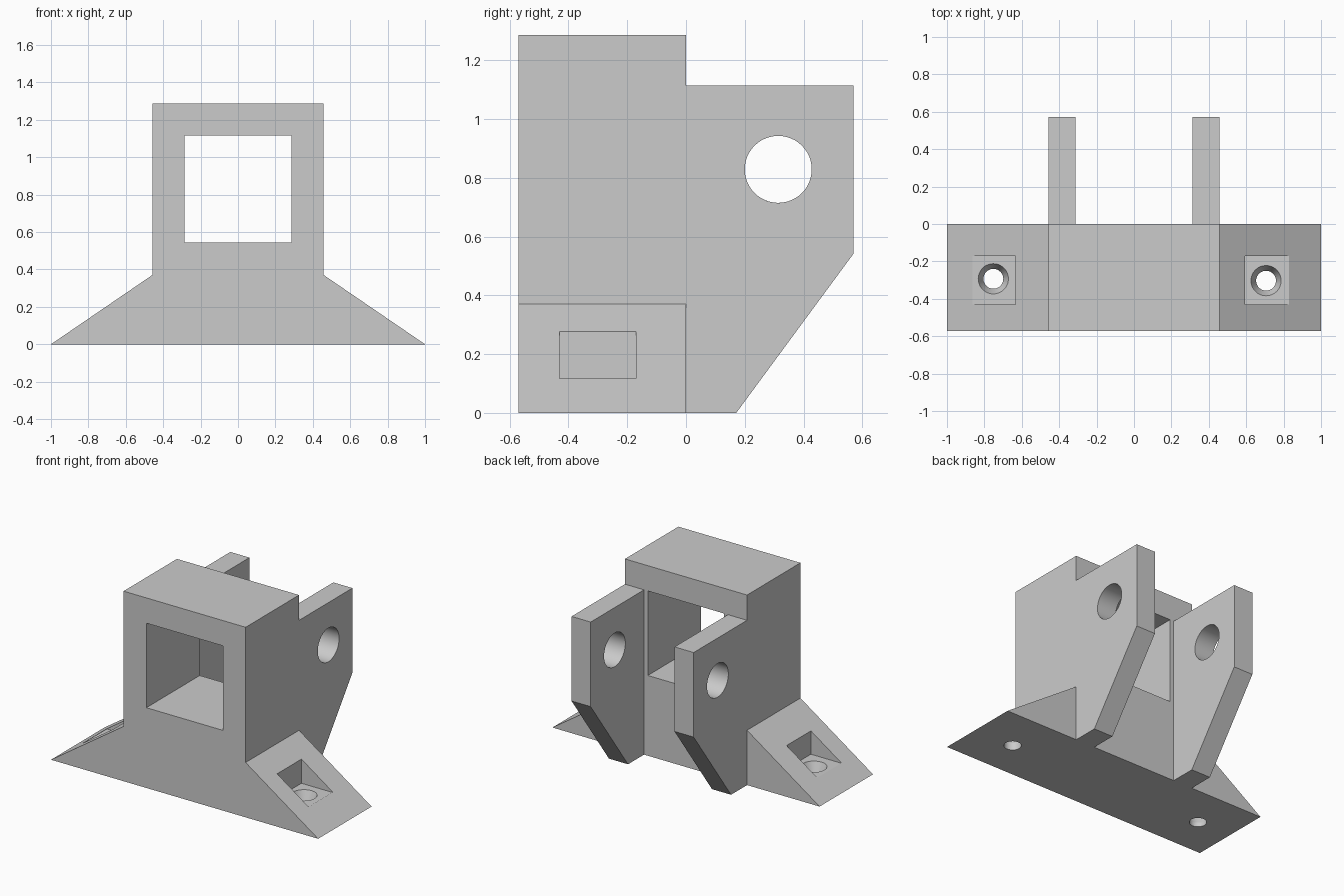
import bpy, bmesh
from mathutils import Matrix, Vector

cube = bpy.data.objects.get("Cube")
if cube:
    bpy.data.objects.remove(cube, do_unlink=True)

grey = bpy.data.materials.new("light grey")
grey.use_nodes = True
grey.diffuse_color = (0.6, 0.6, 0.6, 1)
grey.node_tree.nodes["Principled BSDF"].inputs["Base Color"].default_value = (0.6, 0.6, 0.6, 1)


def finish(bm, name):
    bmesh.ops.recalc_face_normals(bm, faces=bm.faces[:])
    mesh = bpy.data.meshes.new(name)
    bm.to_mesh(mesh)
    bm.free()
    mesh.materials.append(grey)
    obj = bpy.data.objects.new(name, mesh)
    bpy.context.collection.objects.link(obj)
    return obj


def extrude(name, points, offset):
    """Solid from a flat outline pushed along an offset."""
    bm = bmesh.new()
    face = bm.faces.new([bm.verts.new(p) for p in points])
    new = bmesh.ops.extrude_face_region(bm, geom=[face])["geom"]
    verts = [v for v in new if isinstance(v, bmesh.types.BMVert)]
    bmesh.ops.translate(bm, verts=verts, vec=Vector(offset))
    return finish(bm, name)


def box(name, x0, x1, y0, y1, z0, z1):
    return extrude(name, [(x0, y0, z0), (x1, y0, z0), (x1, y1, z0), (x0, y1, z0)], (0, 0, z1 - z0))


def cone(name, r_low, r_high, length, centre, axis="Z"):
    bm = bmesh.new()
    turn = Matrix.Rotation(1.5708, 4, "Y") if axis == "X" else Matrix()
    bmesh.ops.create_cone(bm, cap_ends=True, segments=48, radius1=r_low, radius2=r_high,
                          depth=length, matrix=Matrix.Translation(centre) @ turn)
    return finish(bm, name)


def cut(obj, cutters):
    for c in cutters:
        mod = obj.modifiers.new("cut", "BOOLEAN")
        mod.operation, mod.solver, mod.object = "DIFFERENCE", "EXACT", c
        c.hide_render = True
        c.hide_set(True)


# Main body with sloping feet and a square window
half = [(1, 0), (0.457, 0.371), (0.457, 1.286)]
outline = half + [(-x, z) for x, z in reversed(half)]
body = extrude("body", [(x, -0.571, z) for x, z in outline], (0, 0.571, 0))
cutters = [box("window_cutter", -0.286, 0.286, -0.8, 0.2, 0.543, 1.115)]

# Screw pockets with countersunk holes in both feet
for side, x0, x1, xh, yh, floor in (("left", 0.594, 0.829, 0.706, -0.303, 0.114),
                                    ("right", -0.863, -0.634, -0.752, -0.293, 0.092)):
    cutters.append(box(side + "_pocket_cutter", x0, x1, -0.43, -0.17, floor, 0.5))
    cutters.append(cone(side + "_screw_cutter", 0.053, 0.053, 0.5, (xh, yh, 0)))
    cutters.append(cone(side + "_countersink_cutter", 0.053, 0.081, 0.065, (xh, yh, floor - 0.032)))
cut(body, cutters)

# Rear lugs with a pin hole through both
lug = [(0, 0), (0.171, 0), (0.571, 0.543), (0.571, 1.115), (0, 1.115)]
pin = cone("pin_cutter", 0.114, 0.114, 2, (0, 0.314, 0.829), "X")
parts = [body]
for side, x in (("left", 0.314), ("right", -0.457)):
    obj = extrude(side + "_lug", [(x, y, z) for y, z in lug], (0.143, 0, 0))
    cut(obj, [pin])
    parts.append(obj)

# Smooth the holes, keep the edges sharp
for obj in parts:
    bpy.ops.object.select_all(action="DESELECT")
    obj.select_set(True)
    bpy.context.view_layer.objects.active = obj
    for mod in list(obj.modifiers):
        bpy.ops.object.modifier_apply(modifier=mod.name)
    bpy.ops.object.shade_smooth_by_angle(angle=0.4)

# Remove the finished cutters
for c in cutters + [pin]:
    bpy.data.objects.remove(c, do_unlink=True)
